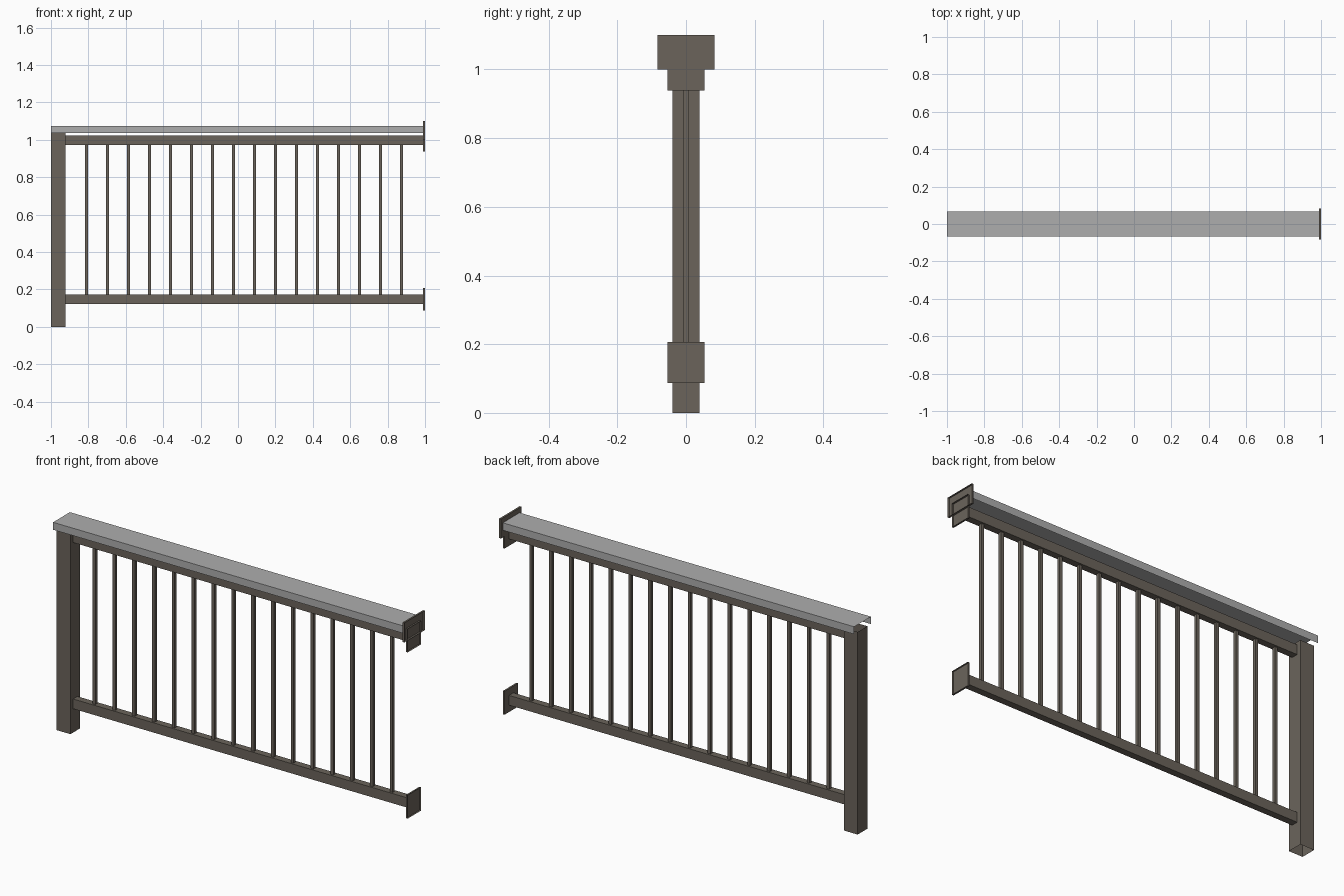
import bpy
import bmesh
from mathutils import Vector

cube = bpy.data.objects.get("Cube")
if cube:
    bpy.data.objects.remove(cube, do_unlink=True)


def make_material(name, colour):
    mat = bpy.data.materials.new(name)
    mat.use_nodes = True
    mat.diffuse_color = (*colour, 1)
    mat.node_tree.nodes["Principled BSDF"].inputs["Base Color"].default_value = (*colour, 1)
    return mat


bronze = make_material("bronze_brown", (0.147, 0.127, 0.105))
grey = make_material("light_grey", (0.42, 0.42, 0.42))


def box(name, low, high, mat, open_sides=()):
    """Box between two corners, leaving out the faces that look along open_sides."""
    low, high = Vector(low), Vector(high)
    bm = bmesh.new()
    bmesh.ops.create_cube(bm, size=1)
    bm.normal_update()
    gone = [f for f in bm.faces
            if any(f.normal.dot(Vector(side)) > 0.9 for side in open_sides)]
    bmesh.ops.delete(bm, geom=gone, context="FACES")
    for v in bm.verts:
        v.co = [(a + b) / 2 + c * (b - a) for a, b, c in zip(low, high, v.co)]
    mesh = bpy.data.meshes.new(name)
    bm.to_mesh(mesh)
    bm.free()
    mesh.materials.append(mat)
    obj = bpy.data.objects.new(name, mesh)
    bpy.context.collection.objects.link(obj)
    return obj


LEFT, RIGHT, UP, DOWN = (1, 0, 0), (-1, 0, 0), (0, 0, 1), (0, 0, -1)
POST_X, PLATE_X, END_X = -0.922, 0.99, 1.0
RAIL_HALF = 0.0175
BOTTOM_RAIL = (0.122, 0.172)
TOP_RAIL = (0.973, 1.023)

# Hollow end post
box("post", (-1, -0.039, 0), (POST_X, 0.039, 1.037), bronze, (UP, DOWN))

# Handrail cap: an upside-down channel
box("handrail_cap", (-1, -0.068, 1.037), (PLATE_X, 0.068, 1.075), grey, (LEFT, RIGHT, DOWN))

# Rails with their mounting plates
for name, (z0, z1) in (("bottom", BOTTOM_RAIL), ("top", TOP_RAIL)):
    box(name + "_rail", (POST_X, -RAIL_HALF, z0), (PLATE_X, RAIL_HALF, z1), bronze)
    mid = (z0 + z1) / 2
    box(name + "_rail_plate", (PLATE_X, -0.054, mid - 0.06), (END_X - 0.001, 0.054, mid + 0.06),
        bronze, (LEFT,))
box("handrail_plate", (PLATE_X, -0.083, 1.0), (END_X, 0.083, 1.1), bronze, (LEFT,))

# Evenly spaced square balusters
COUNT, FIRST, LAST, HALF = 16, -0.81, 0.874, 0.008
for i in range(COUNT):
    x = FIRST + (LAST - FIRST) * i / (COUNT - 1)
    box(f"baluster_{i + 1}", (x - HALF, -HALF, BOTTOM_RAIL[1]), (x + HALF, HALF, TOP_RAIL[0]),
        bronze, (UP, DOWN))
